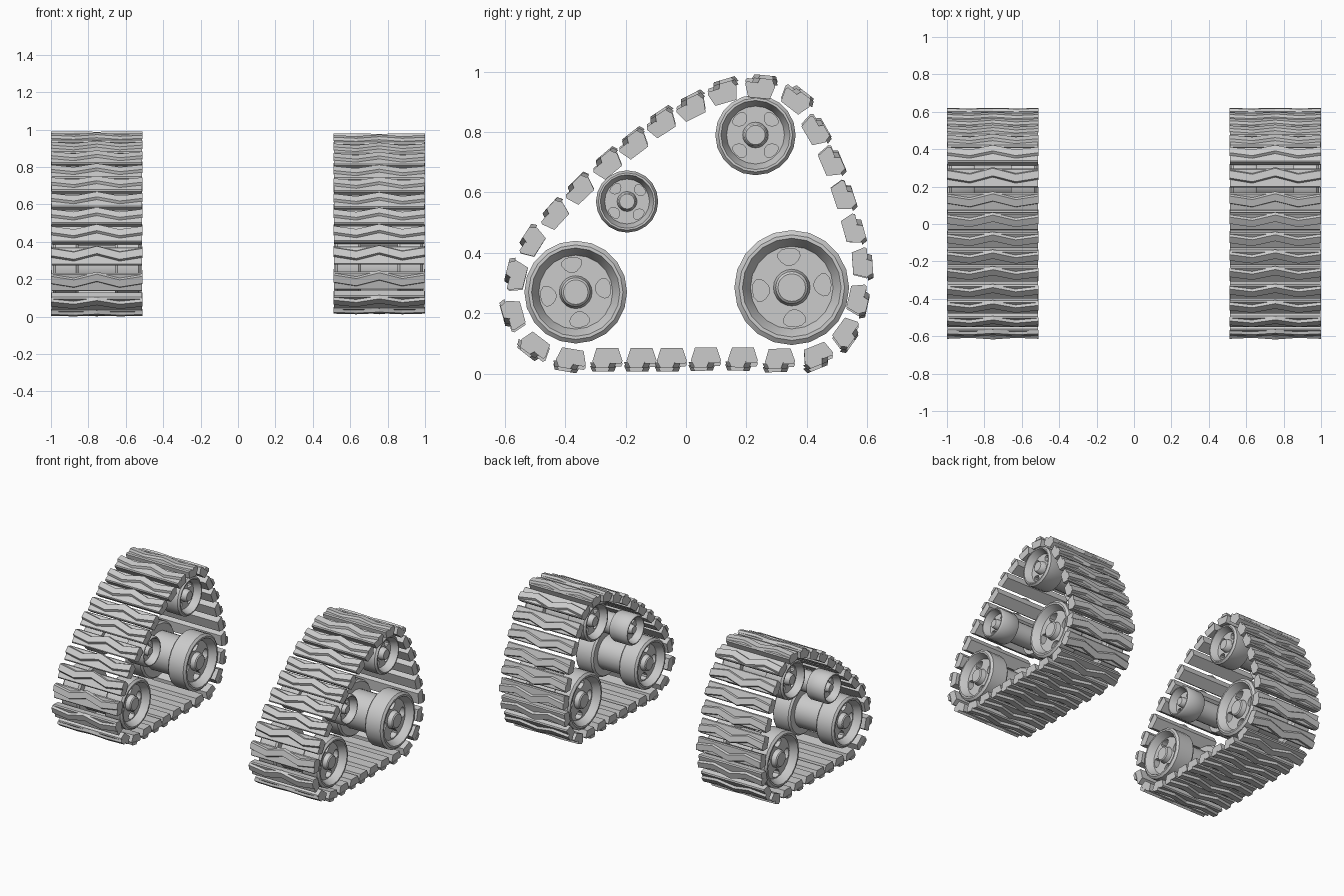
import bpy, bmesh, math
from mathutils import Vector

if "Cube" in bpy.data.objects:
    bpy.data.objects.remove(bpy.data.objects["Cube"])

HALF = 0.245          # half width of a track
CENTRE_X = 0.755      # track centre line

# Pad centres (y, z) around the belt: along the ground, up the back, down the front
PATH = [(-.38, .047), (-.26, .05), (-.147, .05), (-.047, .05), (.066, .052), (.188, .052), (.311, .048),
        (.437, .06), (.533, .136), (.573, .248), (.586, .368), (.556, .48), (.523, .59), (.483, .702),
        (.43, .805), (.364, .907), (.245, .947), (.122, .93), (.017, .881), (-.083, .828), (-.175, .758),
        (-.262, .692), (-.354, .609), (-.437, .526), (-.513, .437), (-.566, .325), (-.574, .195), (-.5, .09)]

# Wheels: name, y, z, radius, angle of the openings
WHEELS = [("front_wheel", -.365, .27, .17, 8), ("rear_wheel", .35, .285, .19, 5),
          ("top_wheel", .23, .79, .133, 45), ("idler_wheel", -.195, .57, .103, 42)]

# Half of the wheel outline: (x, fraction of radius)
HALF_PROFILE = [(.222, .24), (.216, .28), (.186, .32), (.186, .72), (.222, .82), (.234, .86),
                (.234, .92), (.222, 1), (.11, 1), (.098, .94), (.098, .68)]


def loft(bm, rings):
    """Skin closed rings of points and cap both ends."""
    vs = [[bm.verts.new(p) for p in ring] for ring in rings]
    n = len(vs[0])
    for a, b in zip(vs, vs[1:]):
        for i in range(n):
            bm.faces.new((a[i], a[(i + 1) % n], b[(i + 1) % n], b[i]))
    bm.faces.new(vs[0])
    bm.faces.new(vs[-1][::-1])


def finish(bm, name):
    bmesh.ops.recalc_face_normals(bm, faces=bm.faces[:])
    me = bpy.data.meshes.new(name)
    bm.to_mesh(me)
    bm.free()
    ob = bpy.data.objects.new(name, me)
    bpy.context.collection.objects.link(ob)
    return ob


def circle(x, cy, cz, r, n):
    return [(x, cy + r * math.cos(math.tau * i / n), cz + r * math.sin(math.tau * i / n)) for i in range(n)]


def make_track(name, cx, z_scale):
    """Belt of tapered pads, each with a zigzag tread ridge."""
    pts = [Vector((0, y, .4975 + (z - .4975) * z_scale)) for y, z in PATH]
    bm = bmesh.new()
    pad = [(-.036, -.035), (.036, -.035), (.05, .008), (.045, .016), (-.045, .016), (-.05, .008)]
    ridge = [(-.028, .012), (.028, .012), (.02, .031), (-.02, .031)]
    zigzag = [(-1, -.008), (-.5, .012), (0, -.02), (.5, .012), (1, -.008)]
    for i, p in enumerate(pts):
        t = (pts[(i + 1) % len(pts)] - pts[i - 1]).normalized()
        n = Vector((0, t.z, -t.y))

        def ring(section, x, shift=0):
            return [Vector((cx + x, 0, 0)) + p + t * (a + shift) + n * b for a, b in section]
        loft(bm, [ring(pad, -HALF + .004), ring(pad, HALF - .004)])
        loft(bm, [ring(ridge, s * HALF, shift - .01) for s, shift in zigzag])
    return finish(bm, name)


def make_wheel(name, cx, y, z, r, angle):
    """Double wheel turned about x, with four openings in each face."""
    profile = HALF_PROFILE + [(-x, f) for x, f in reversed(HALF_PROFILE)]
    bm = bmesh.new()
    loft(bm, [circle(x, 0, 0, f * r, 20) for x, f in profile])
    wheel = finish(bm, name)

    # Cutter for the openings
    bm = bmesh.new()
    for side in (-1, 1):
        for k in range(4):
            a = math.radians(angle + 90 * k)
            out, along = Vector((0, math.cos(a), math.sin(a))), Vector((0, -math.sin(a), math.cos(a)))
            rings = []
            for x in (.135, .21):
                rings.append([Vector((side * x, 0, 0)) + out * r * (.535 + .15 * v)
                              + along * r * u * (.19 + .05 * v)
                              for _, u, v in circle(0, 0, 0, 1, 12)])
            loft(bm, rings)
    cutter = finish(bm, name + "_cutter")
    mod = wheel.modifiers.new("openings", 'BOOLEAN')
    mod.operation, mod.solver, mod.object = 'DIFFERENCE', 'EXACT', cutter
    bpy.context.view_layer.update()
    dg = bpy.context.evaluated_depsgraph_get()
    mesh = bpy.data.meshes.new_from_object(wheel.evaluated_get(dg))
    wheel.modifiers.clear()
    wheel.data = mesh
    bpy.data.objects.remove(cutter)

    wheel.location = (cx, y, z)
    bpy.ops.object.select_all(action='DESELECT')
    wheel.select_set(True)
    bpy.context.view_layer.objects.active = wheel
    bpy.ops.object.shade_smooth_by_angle(angle=math.radians(35))


# Both track units; the left belt sits very slightly taller
for side, sx, z_scale in (("left", -1, 1.025), ("right", 1, 1.0)):
    make_track(side + "_track", sx * CENTRE_X, z_scale)
    for name, y, z, r, angle in WHEELS:
        make_wheel(side + "_" + name, sx * CENTRE_X, y, z, r, angle)
